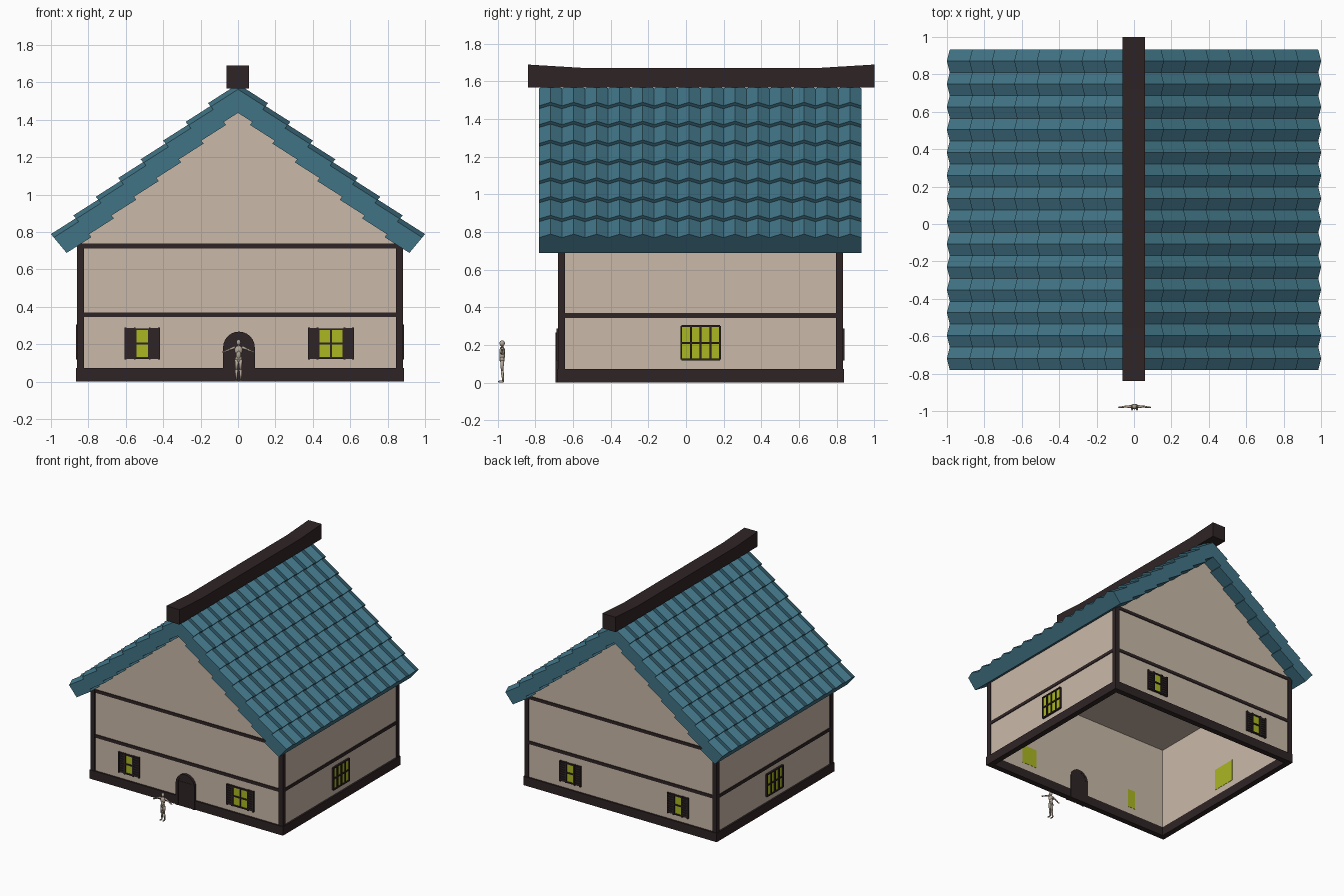
import bpy, bmesh, math
from mathutils import Matrix, Vector

if "Cube" in bpy.data.objects:
    bpy.data.objects.remove(bpy.data.objects["Cube"])


def material(name, hexcol):
    rgb = [int(hexcol[i:i + 2], 16) / 255 for i in (0, 2, 4)]
    lin = [c / 12.92 if c <= 0.04045 else ((c + 0.055) / 1.055) ** 2.4 for c in rgb]
    m = bpy.data.materials.new(name)
    m.diffuse_color = (*lin, 1)
    m.use_nodes = True
    m.node_tree.nodes["Principled BSDF"].inputs["Base Color"].default_value = m.diffuse_color
    return m


PLASTER = material("plaster", "CAB9A7")
TIMBER = material("dark timber", "2F2426")
TILE = material("teal tile", "417486")
GLASS = material("lime glass", "ABB722")
CLAY = material("pale clay", "B3A695")


def finish(name, bm, mat, matrix=Matrix()):
    bmesh.ops.recalc_face_normals(bm, faces=bm.faces)
    me = bpy.data.meshes.new(name)
    bm.to_mesh(me)
    bm.free()
    me.transform(matrix)
    me.materials.append(mat)
    ob = bpy.data.objects.new(name, me)
    bpy.context.collection.objects.link(ob)
    return ob


def boxes(name, items, mat, matrix=Matrix()):
    """Each item is x0, x1, y0, y1, z0, z1."""
    bm = bmesh.new()
    for x0, x1, y0, y1, z0, z1 in items:
        m = Matrix.Translation(((x0 + x1) / 2, (y0 + y1) / 2, (z0 + z1) / 2))
        m = m @ Matrix.Diagonal((x1 - x0, y1 - y0, z1 - z0, 1))
        bmesh.ops.create_cube(bm, size=1, matrix=m)
    return finish(name, bm, mat, matrix)


def ring(name, x0, x1, y0, y1, z0, z1, t, mat):
    """Rectangular frame of four bars running round the house."""
    return boxes(name, [(x0, x1, y0, y0 + t, z0, z1), (x0, x1, y1 - t, y1, z0, z1),
                        (x0, x0 + t, y0 + t, y1 - t, z0, z1),
                        (x1 - t, x1, y0 + t, y1 - t, z0, z1)], mat)


def prism(name, pts, axis, lo, hi, mat):
    """Profile of (a, z) points extruded along x or y."""
    bm = bmesh.new()
    place = (lambda a, z, d: (d, a, z)) if axis == "x" else (lambda a, z, d: (a, d, z))
    ends = [[bm.verts.new(place(a, z, d)) for a, z in pts] for d in (lo, hi)]
    bm.faces.new(ends[0])
    bm.faces.new(ends[1])
    for i in range(len(pts)):
        k = (i + 1) % len(pts)
        bm.faces.new((ends[0][i], ends[0][k], ends[1][k], ends[1][i]))
    return finish(name, bm, mat)


# Walls and the solid gable block whose underside is the ceiling
X0, X1, Y0, Y1 = -0.852, 0.873, -0.671, 0.825
ring("walls", X0, X1, Y0, Y1, 0.02, 0.745, 0.03, PLASTER)
prism("gable", [(X0, 0.745), (X1, 0.745), (0, 1.52)], "y", Y0, Y1, PLASTER)

# Timber frame
ring("base_sill", X0 - 0.014, X1 + 0.014, Y0 - 0.014, Y1 + 0.014, 0, 0.072, 0.045, TIMBER)
ring("middle_beam", X0 - 0.006, X1 + 0.006, Y0 - 0.006, Y1 + 0.006, 0.344, 0.37, 0.03, TIMBER)
ring("upper_beam", X0 - 0.006, X1 + 0.006, Y0 - 0.006, Y1 + 0.006, 0.712, 0.738, 0.03, TIMBER)
boxes("corner_posts", [(x, x + 0.037, y, y + 0.037, 0.07, 0.735)
                       for x in (X0 - 0.009, X1 - 0.028) for y in (Y0 - 0.009, Y1 - 0.028)], TIMBER)

# Roof: eight stepped rows of ridged tiles, mirrored to the other slope
up = Vector((-0.12, 0, 0.1))
out = Vector((0.64, 0, 0.768))
eave = Vector((0.985, 0, 0.77))
STEP, THICK, RIB, COLS = 0.02, 0.107, 0.024, 14
bm = bmesh.new()
for k in range(8):
    low = eave + up * k
    high = low + (up - out * STEP) * (1.25 if k == 7 else 1)
    rings = []
    for j in range(2 * COLS + 1):
        y = Vector((0, -0.78 + 1.712 * j / (2 * COLS), 0))
        rib = out * RIB * (j % 2)
        rings.append([bm.verts.new(p + y) for p in
                      (low + rib, high + rib, high - out * THICK, low - out * THICK)])
    for a, b in zip(rings, rings[1:]):
        for i in range(4):
            bm.faces.new((a[i], a[(i + 1) % 4], b[(i + 1) % 4], b[i]))
    bm.faces.new(rings[0])
    bm.faces.new(rings[-1])
roof = finish("tiled_roof", bm, TILE)
mir = roof.modifiers.new("mirror", "MIRROR")
mir.use_axis[0] = True
mir.use_bisect_axis[0] = True

# Ridge beam with upswept ends
prism("ridge_beam", [(-0.84, 1.567), (1.0, 1.567), (1.0, 1.689), (0.72, 1.672),
                     (-0.56, 1.672), (-0.84, 1.689)], "x", -0.062, 0.058, TIMBER)


# Windows: local x along the wall, local -y points out of the wall
def window(name, x, y, turn, width, cols, z0, z1, shutter):
    m = Matrix.Translation((x, y, 0)) @ Matrix.Rotation(math.radians(turn), 4, "Z")
    h, zm, b = width / 2, (z0 + z1) / 2, 0.005
    boxes(name + "_glass", [(-h, h, -0.006, 0.032, z0, z1)], GLASS, m)
    bars = [(-h + width * i / cols - b, -h + width * i / cols + b, -0.014, 0.0, z0, z1)
            for i in range(cols + 1)]
    bars += [(-h, h, -0.014, 0.0, z - b, z + b) for z in (z0, zm, z1)]
    boxes(name + "_bars", bars, TIMBER, m)
    if not shutter:
        return
    parts = []
    for s in (-1, 1):
        c = s * (h + shutter / 2)
        w = shutter / 2
        parts.append((c - w, c + w, -0.008, 0, z0 - 0.006, z1 + 0.006))
        for e in (-1, 1):
            parts.append((c + e * (w - 0.005) - 0.005, c + e * (w - 0.005) + 0.005,
                          -0.016, 0, z0 - 0.008, z1 + 0.008))
        for i in range(8):
            z = z0 + (z1 - z0) * (i + 0.5) / 8
            parts.append((c - w, c + w, -0.013, 0, z - 0.006, z + 0.006))
    boxes(name + "_shutters", parts, TIMBER, m)


window("front_left_window", -0.512, Y0, 0, 0.07, 1, 0.127, 0.28, 0.06)
window("front_right_window", 0.497, Y0, 0, 0.135, 2, 0.127, 0.28, 0.055)
window("back_left_window", -0.51, Y1, 180, 0.07, 1, 0.127, 0.28, 0.06)
window("back_right_window", 0.465, Y1, 180, 0.07, 1, 0.127, 0.28, 0.06)
window("right_window", X1, 0.078, 90, 0.206, 4, 0.123, 0.3, 0)
window("left_window", X0, 0.078, -90, 0.206, 4, 0.123, 0.3, 0)


# Arched door with frame and planks
def arch(w, spring):
    arc = [(0.005 + w * math.cos(math.pi * i / 12), spring + w * math.sin(math.pi * i / 12))
           for i in range(13)]
    return [(0.005 + w, 0)] + arc + [(0.005 - w, 0)]


prism("door_frame", arch(0.085, 0.182) + arch(0.065, 0.182)[::-1], "y", Y0 - 0.022, Y0 + 0.033, TIMBER)
prism("door", arch(0.066, 0.182), "y", Y0 - 0.015, Y0 + 0.032, TIMBER)
boxes("door_planks", [(-0.057 + 0.032 * i, -0.031 + 0.032 * i, Y0 - 0.018, Y0, 0, 0.2)
                      for i in range(4)], TIMBER)

# Small standing figure with arms spread, for scale
bm = bmesh.new()
FY = -0.976


def limb(p, q, r1, r2):
    p, q = Vector(p), Vector(q)
    d = q - p
    m = Matrix.Translation((p + q) / 2) @ d.to_track_quat("Z", "Y").to_matrix().to_4x4()
    bmesh.ops.create_cone(bm, cap_ends=True, segments=10, radius1=r1, radius2=r2,
                          depth=d.length, matrix=m)


def ball(p, r, sx, sy, sz):
    bmesh.ops.create_uvsphere(bm, u_segments=12, v_segments=8, radius=r,
                              matrix=Matrix.Translation(p) @ Matrix.Diagonal((sx, sy, sz, 1)))


ball((0.003, FY, 0.209), 0.016, 0.75, 0.9, 1)
ball((0.003, FY, 0.168), 0.025, 0.9, 0.6, 1)
ball((0.003, FY, 0.122), 0.02, 0.95, 0.65, 1)
limb((0.003, FY, 0.18), (0.003, FY, 0.2), 0.007, 0.006)
limb((0.003, FY, 0.115), (0.003, FY, 0.17), 0.013, 0.015)
for s in (-1, 1):
    x = 0.003
    limb((x + s * 0.018, FY, 0.184), (x + s * 0.048, FY, 0.172), 0.008, 0.006)
    limb((x + s * 0.047, FY, 0.172), (x + s * 0.076, FY - 0.004, 0.16), 0.006, 0.004)
    ball((x + s * 0.08, FY - 0.004, 0.158), 0.007, 1.1, 0.7, 0.7)
    limb((x + s * 0.010, FY, 0.118), (x + s * 0.011, FY, 0.062), 0.011, 0.007)
    limb((x + s * 0.011, FY, 0.064), (x + s * 0.012, FY + 0.006, 0.008), 0.008, 0.005)
    ball((x + s * 0.013, FY - 0.006, 0.006), 0.006, 1, 2.8, 1)
figure = finish("standing_figure", bm, CLAY)
for p in figure.data.polygons:
    p.use_smooth = True
